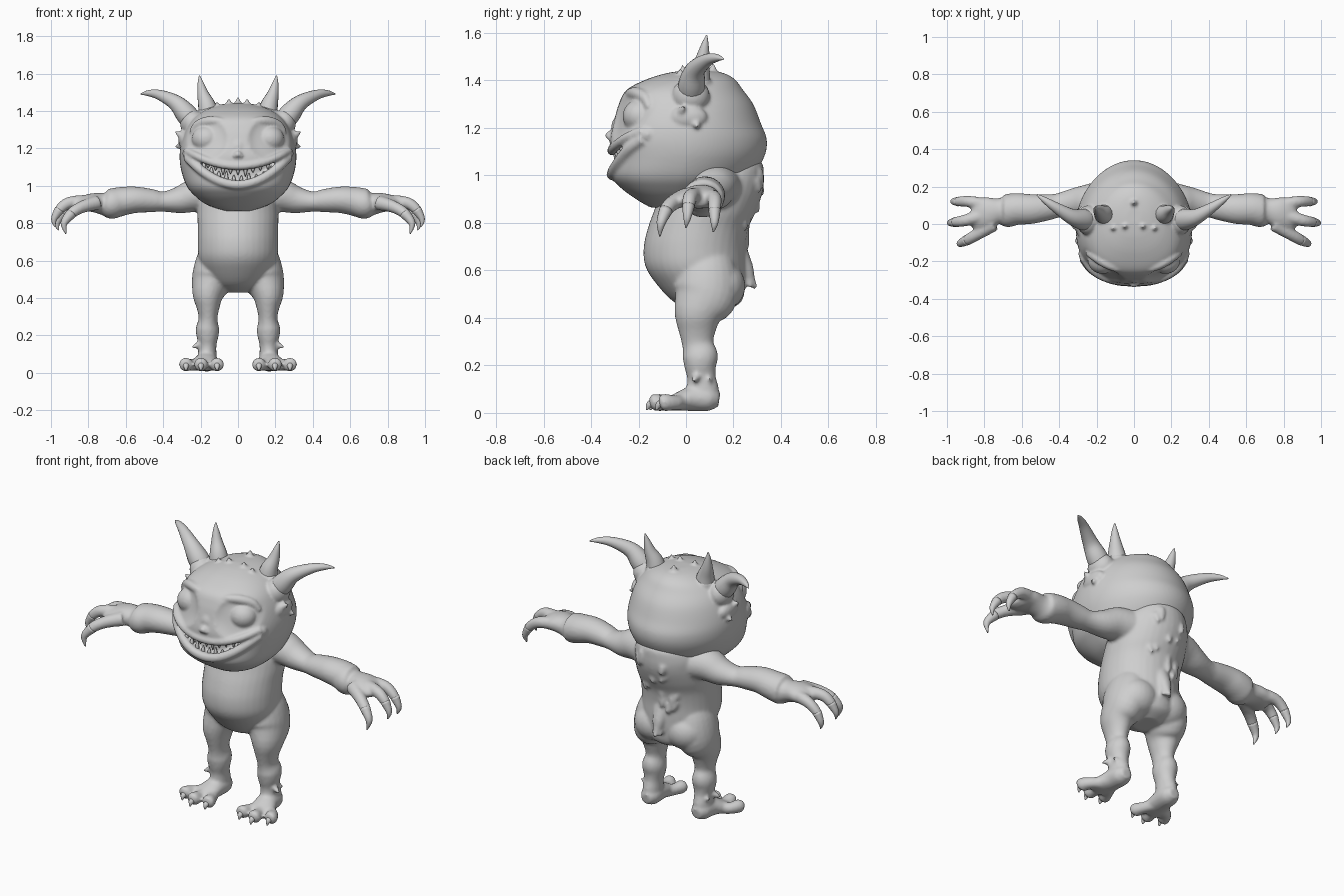
import bpy, bmesh, math, random
from mathutils import Vector, Matrix

random.seed(4)
skin = bpy.data.materials.new("clay_grey")
skin.diffuse_color = (0.62, 0.62, 0.62, 1)


def smooth_path(pts, sub):
    """Catmull-Rom interpolation of (x, y, z, ra, rb) stations."""
    out = []
    for i in range(len(pts) - 1):
        p = [pts[max(0, min(len(pts) - 1, i + k))] for k in (-1, 0, 1, 2)]
        for s in range(sub):
            t = s / sub
            out.append([0.5 * (2 * b + (c - a) * t + (2 * a - 5 * b + 4 * c - d) * t * t
                               + (3 * b - a - 3 * c + d) * t ** 3) for a, b, c, d in zip(*p)])
    return out + [list(pts[-1])]


def tube(bm, pts, seg=18, sub=4, mirror=False, flat=False):
    """Closed elliptical tube; flat keeps every ring horizontal."""
    pts = [tuple(p) if len(p) == 5 else (*p, p[3]) for p in pts]
    path = smooth_path(pts, sub)
    for side in ((1, -1) if mirror else (1,)):
        pos = [Vector((p[0] * side, p[1], p[2])) for p in path]
        total = (pos[-1] - pos[0]).normalized()
        ref = Vector((0, 0, 1)) if abs(total.y) > 0.75 else Vector((0, 1, 0))
        rings = []
        for i, p in enumerate(path):
            t = pos[min(i + 1, len(pos) - 1)] - pos[max(i - 1, 0)]
            t = Vector((0, 0, 1)) if flat else t.normalized()
            u = ref.cross(t).normalized()
            v = t.cross(u)
            ra, rb = max(p[3], 0.002), max(p[4], 0.002)
            rings.append([bm.verts.new(pos[i] + u * ra * math.cos(a) + v * rb * math.sin(a))
                          for a in (2 * math.pi * k / seg for k in range(seg))])
        for r0, r1 in zip(rings, rings[1:]):
            for k in range(seg):
                bm.faces.new((r0[k], r0[(k + 1) % seg], r1[(k + 1) % seg], r1[k]))
        bm.faces.new(rings[0])
        bm.faces.new(rings[-1])


def blob(bm, loc, size, mirror=False):
    for side in ((1, -1) if mirror else (1,)):
        m = Matrix.Translation((loc[0] * side, loc[1], loc[2])) @ Matrix.Diagonal((*size, 1))
        bmesh.ops.create_uvsphere(bm, u_segments=24, v_segments=16, radius=1, matrix=m)


def spike(bm, a, b, r, mirror=False):
    mid = [(p + q) / 2 for p, q in zip(a, b)]
    tube(bm, [(*a, r), (*mid, r * .65), (*b, .003)], seg=10, sub=2, mirror=mirror)


def finish(bm, name, voxel=0, smooth=3):
    bmesh.ops.recalc_face_normals(bm, faces=bm.faces)
    me = bpy.data.meshes.new(name)
    bm.to_mesh(me)
    bm.free()
    me.polygons.foreach_set("use_smooth", [True] * len(me.polygons))
    me.materials.append(skin)
    ob = bpy.data.objects.new(name, me)
    bpy.context.collection.objects.link(ob)
    if voxel:  # melt overlapping parts into one skin
        r = ob.modifiers.new("fuse", 'REMESH')
        r.mode, r.voxel_size, r.use_smooth_shade = 'VOXEL', voxel, True
        s = ob.modifiers.new("soften", 'SMOOTH')
        s.factor, s.iterations = 0.5, smooth


# --- body: torso, buttocks, arms, legs, feet fused together
body = bmesh.new()
torso = [(.43, .10, .07, .07), (.47, .09, .145, .145), (.55, .06, .19, .19), (.62, .04, .212, .212),
         (.70, .037, .215, .215), (.78, .052, .215, .212), (.85, .08, .217, .215),
         (.93, .11, .21, .213), (1.0, .15, .19, .178), (1.06, .185, .14, .13), (1.1, .18, .05, .05)]
tube(body, [(0, y, z, rx, ry) for z, y, rx, ry in torso], seg=36, flat=True)
blob(body, (.10, .145, .535), (.115, .105, .105), True)
tube(body, [(.10, .13, .95, .10, .12), (.22, .12, .95, .092, .10), (.31, .115, .925, .073, .08),
            (.40, .10, .915, .054, .065), (.46, .09, .92, .062, .07), (.55, .08, .925, .071, .08),
            (.63, .08, .915, .078, .085), (.685, .07, .902, .08, .088), (.72, .07, .903, .06, .068),
            (.78, .06, .91, .05, .085), (.84, .05, .90, .04, .085), (.87, .05, .893, .022, .06)],
     seg=24, mirror=True)
tube(body, [(.10, .08, .68, .08, .10), (.12, .085, .60, .103, .128), (.14, .083, .50, .107, .137),
            (.16, .052, .42, .085, .104), (.16, .047, .35, .062, .08), (.16, .05, .29, .050, .066),
            (.163, .06, .24, .062, .075), (.163, .06, .20, .060, .068), (.163, .065, .15, .048, .06),
            (.165, .07, .10, .05, .068), (.165, .07, .05, .05, .065)], seg=24, mirror=True)
tube(body, [(.165, .14, .055, .03, .03), (.165, .10, .06, .055, .052), (.17, .03, .06, .06, .053),
            (.185, -.04, .045, .072, .037), (.19, -.08, .035, .06, .025)], mirror=True)

# --- fingers and toes, each ending in a claw
claws = bmesh.new()
fingers = [
    [(.79, .10, .91, .037), (.88, .12, .90, .031), (.94, .12, .855, .026), (.967, .12, .80, .016), (.96, .115, .762, .003)],
    [(.79, .05, .915, .038), (.90, .02, .91, .032), (.955, .01, .872, .027), (.984, .005, .82, .016), (.978, 0, .78, .003)],
    [(.75, .00, .91, .04), (.83, -.05, .888, .033), (.89, -.085, .853, .029), (.93, -.105, .80, .019), (.92, -.11, .743, .003)]]
for f in fingers:
    tube(body, f[:4], mirror=True)
    tube(claws, [f[2], f[3], f[4]], seg=12, mirror=True)
for x0, x1, y1 in ((.15, .112, -.115), (.185, .198, -.13), (.21, .278, -.09)):
    tube(body, [(x0, -.02, .045, .035), ((x0 + 2 * x1) / 3, y1 + .045, .042, .031), (x1, y1, .044, .037),
                (x1, y1 - .015, .042, .03), (x1, y1 - .025, .04, .01)], mirror=True)
    tube(claws, [(x1, y1 - .005, .045, .018), (x1, y1 - .025, .033, .014), (x1, y1 - .035, .012, .003)],
         seg=12, mirror=True)
# tail stub with a ragged tip, ankle spurs
tube(body, [(0, .20, .68, .06), (0, .245, .61, .04), (0, .268, .56, .025), (0, .295, .525, .01)])
for x in (-.03, .03):
    spike(body, (x * .4, .25, .57), (x, .28, .52), .018)
spike(body, (.19, .05, .16), (.255, .03, .13), .024, True)
spike(body, (.18, .10, .13), (.228, .10, .145), .02, True)
# shaggy lumps down the back
for i in range(18):
    z = .68 + .018 * i
    x = random.uniform(-.11, .11)
    k = next(j for j in range(len(torso) - 1) if torso[j + 1][0] >= z)
    y = torso[k][1] + torso[k][3] * math.sqrt(1 - (x / torso[k][2]) ** 2)
    spike(body, (x, y - .012, z + .025), (x, y + .016, z - .02), .028)
finish(body, "body", voxel=.009, smooth=5)
finish(claws, "claws")

# --- head shell: height, depth centre, half width, half depth
profile = [(.865, -.08, .07, .07), (.90, -.045, .17, .165), (.95, -.035, .235, .242), (1.0, -.018, .275, .298),
           (1.08, .007, .303, .323), (1.15, .01, .312, .33), (1.22, .005, .305, .31), (1.3, 0, .278, .283),
           (1.36, -.005, .238, .245), (1.405, .02, .175, .185), (1.432, .04, .10, .115), (1.442, .04, .04, .04)]
N = 2.5  # squareness of the face


def station(z):
    for a, b in zip(profile, profile[1:]):
        if z <= b[0]:
            t = max(0, (z - a[0]) / (b[0] - a[0]))
            return [a[k] + (b[k] - a[k]) * t for k in (1, 2, 3)]
    return profile[-1][1:]


def face_y(x, z):
    """Depth of the face surface."""
    y, rx, ry = station(z)
    return y - ry * max(0, 1 - (abs(x) / rx) ** N) ** (1 / N)


def lip_top(x):
    return 1.095 + .08 * (x / .27) ** 2


def lip_low(x):
    return 1.02 + .147 * (x / .27) ** 2


head = bmesh.new()
tube(head, [(0, y, z, rx, ry) for z, y, rx, ry in profile], seg=120, sub=8, flat=True)
for v in head.verts:
    yc, rx, ry = station(v.co.z)
    if v.co.y < yc:  # broad, flattened face
        a = math.atan2((v.co.y - yc) / ry, v.co.x / rx)
        f = (abs(math.cos(a)) ** N + abs(math.sin(a)) ** N) ** (-1 / N)
        v.co.x *= f
        v.co.y = yc + (v.co.y - yc) * f
    else:  # narrower back of the skull
        v.co.x *= 1 - .25 * (v.co.y - yc)
    x, y, z = v.co
    if y < -.05 and abs(x) < .26 and lip_low(x) < z < lip_top(x):  # mouth cavity
        v.co.x *= .88
        v.co.y *= .86
    d = math.hypot(abs(x) - .165, z - 1.25)
    if y < 0 and d < .11:  # eye socket
        v.co.y += .022 * (1 - (d / .11) ** 4)
# lips follow the face
xs = [-.272 + .544 * i / 16 for i in range(17)]
tube(head, [(x, face_y(x, lip_top(x)) + .006, lip_top(x) + .01, .021) for x in xs])
tube(head, [(x, face_y(x, lip_low(x)) + .006, lip_low(x) - .015, .025) for x in xs])
blob(head, (.265, -.16, 1.172), (.032, .04, .034), True)
# softly bulging eyes and brow
blob(head, (.168, -.192, 1.25), (.08, .075, .072), True)
tube(head, [(x, face_y(x, z) + .014, z, r) for x, z, r in
            ((.05, 1.335, .012), (.10, 1.345, .022), (.16, 1.345, .026), (.215, 1.325, .024),
             (.25, 1.285, .014))], mirror=True)
# nose, ears, horn roots
blob(head, (0, -.315, 1.168), (.022, .026, .020))
blob(head, (.015, -.318, 1.16), (.012, .018, .011), True)
blob(head, (0, -.285, 1.20), (.045, .03, .05))
blob(head, (.283, .01, 1.245), (.036, .08, .05), True)
spike(head, (.29, -.02, 1.26), (.338, -.01, 1.292), .026, True)
spike(head, (.29, .04, 1.22), (.338, .05, 1.205), .026, True)
blob(head, (.245, .02, 1.335), (.065, .08, .075), True)
blob(head, (.155, .05, 1.385), (.06, .06, .045), True)
# crown bumps
spike(head, (0, .11, 1.41), (0, .115, 1.475), .03)
spike(head, (.045, -.01, 1.40), (.05, -.015, 1.47), .028, True)
spike(head, (.10, -.02, 1.38), (.115, -.025, 1.455), .03, True)
finish(head, "head", voxel=.008)

# --- teeth, sparse and uneven
teeth = bmesh.new()
for i in range(11):
    x = -.2 + .04 * i
    for base, d, gap in ((lip_top(x), -1, 0), (lip_low(x), 1, .018)):
        x1 = x + gap
        y = face_y(x1, base) + .022
        h = (.036 if i % 3 else .05) * (1 - 1.6 * abs(x1))
        tube(teeth, [(x1, y, base - d * .008, .012), (x1, y, base + d * h * .5, .009),
                     (x1, y + .002, base + d * h, .002)], seg=8, sub=2)
finish(teeth, "teeth")

# --- horns
horns = bmesh.new()
tube(horns, [(.155, .05, 1.37, .055), (.167, .055, 1.43, .047), (.187, .07, 1.49, .031),
             (.20, .08, 1.55, .016), (.206, .087, 1.59, .003)], mirror=True)
tube(horns, [(.235, .02, 1.33, .055), (.278, .025, 1.385, .057), (.335, .04, 1.445, .042),
             (.42, .09, 1.486, .027), (.48, .13, 1.495, .016), (.52, .158, 1.49, .003)], mirror=True)
finish(horns, "horns")
